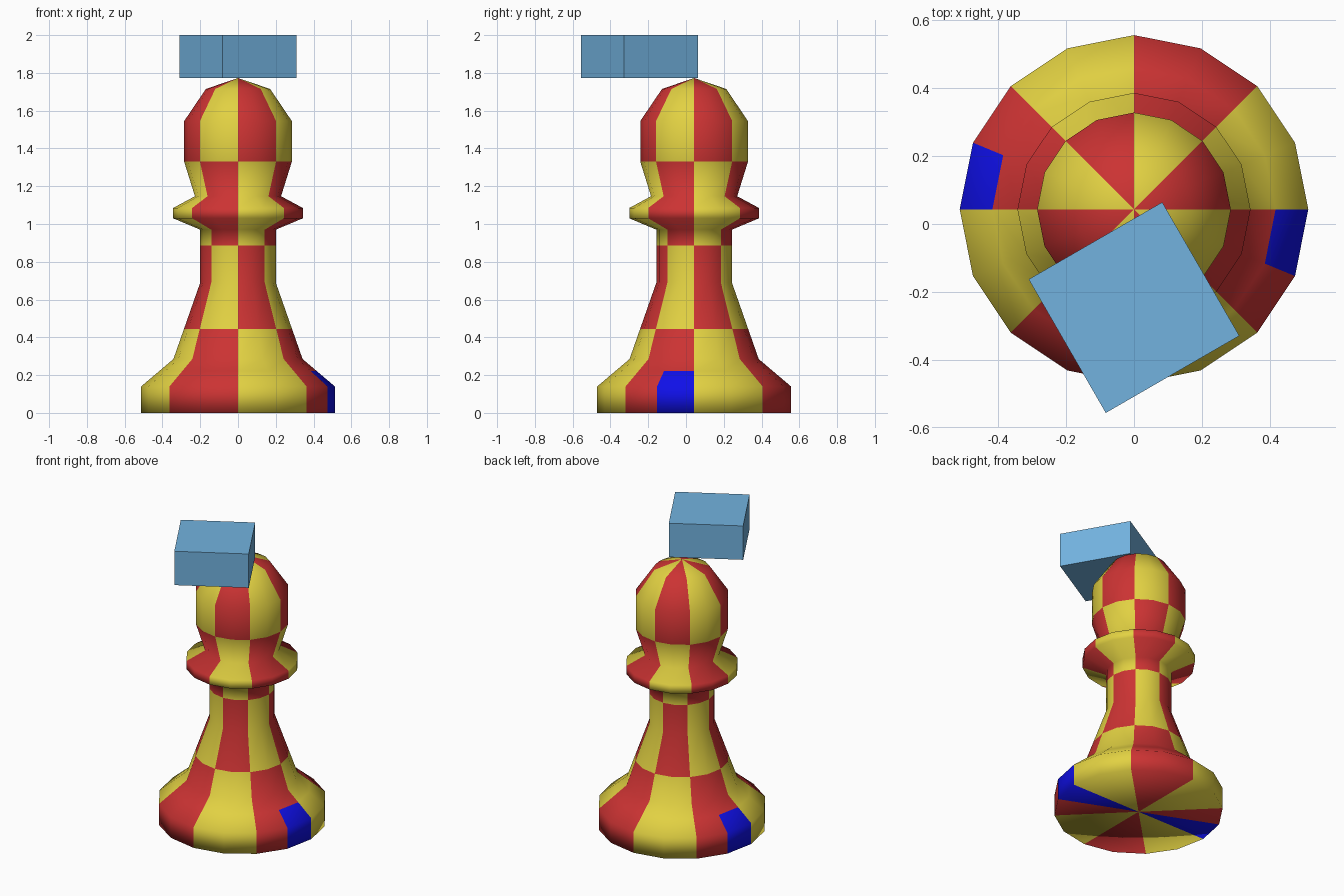
import bpy, bmesh, math
from mathutils import Matrix, Vector

cube = bpy.data.objects.get("Cube")
if cube:
    bpy.data.objects.remove(cube, do_unlink=True)


def material(name, rgb):
    mat = bpy.data.materials.new(name)
    mat.use_nodes = True
    mat.diffuse_color = (*rgb, 1)
    mat.node_tree.nodes["Principled BSDF"].inputs["Base Color"].default_value = (*rgb, 1)
    return mat


def add_object(name, bm, mats, location):
    mesh = bpy.data.meshes.new(name)
    bm.to_mesh(mesh)
    bm.free()
    for mat in mats:
        mesh.materials.append(mat)
    obj = bpy.data.objects.new(name, mesh)
    obj.location = location
    bpy.context.collection.objects.link(obj)
    return obj


yellow = material("yellow", (0.76, 0.64, 0.055))
red = material("red", (0.60, 0.033, 0.033))
blue = material("blue", (0.005, 0.005, 0.83))
sky = material("sky_blue", (0.17, 0.45, 0.74))

SIDES = 16
TOP = 1.773
BAND = TOP / 4

# Pawn: lathed profile (radius, height) from base centre to crown
profile = [(0, 0), (0.513, 0), (0.513, 0.14), (0.342, 0.285), (0.2, 0.69),
           (0.2, 0.97), (0.343, 1.03), (0.343, 1.085), (0.228, 1.147),
           (0.285, 3 * BAND), (0.285, 1.545), (0.17, 1.715), (0, TOP)]
bm = bmesh.new()
verts = [bm.verts.new((r, 0, z)) for r, z in profile]
edges = [bm.edges.new(pair) for pair in zip(verts, verts[1:])]
bmesh.ops.spin(bm, geom=verts + edges, cent=(0, 0, 0), axis=(0, 0, 1),
               angle=math.tau, steps=SIDES)
bmesh.ops.remove_doubles(bm, verts=bm.verts, dist=0.0005)

# Cut rings where the checks and the corner patches change colour
for z in (BAND / 2, BAND, 2 * BAND):
    bmesh.ops.bisect_plane(bm, geom=bm.verts[:] + bm.edges[:] + bm.faces[:],
                           plane_co=(0, 0, z), plane_no=(0, 0, 1))
bmesh.ops.recalc_face_normals(bm, faces=bm.faces)

# Checkerboard of eight sectors by four bands, with two blue patches
for face in bm.faces:
    face.smooth = True
    c = face.calc_center_median()
    slot = int(math.atan2(c.y, c.x) % math.tau / math.tau * SIDES)
    check = (slot // 2 + int(c.z / BAND)) % 2
    is_patch = slot % 8 == 7 and c.z < BAND / 2
    face.material_index = 2 if is_patch else check
add_object("pawn", bm, [yellow, red, blue], (0, 0.043, 0))

# Turned block resting at the crown
bm = bmesh.new()
bmesh.ops.create_cube(bm, size=0.454)
bmesh.ops.scale(bm, vec=Vector((1, 1, 0.5)), verts=bm.verts)
bmesh.ops.rotate(bm, verts=bm.verts, cent=(0, 0, 0),
                 matrix=Matrix.Rotation(math.radians(30), 3, "Z"))
add_object("block", bm, [sky], (0, -0.246, 2 - 0.1135))
